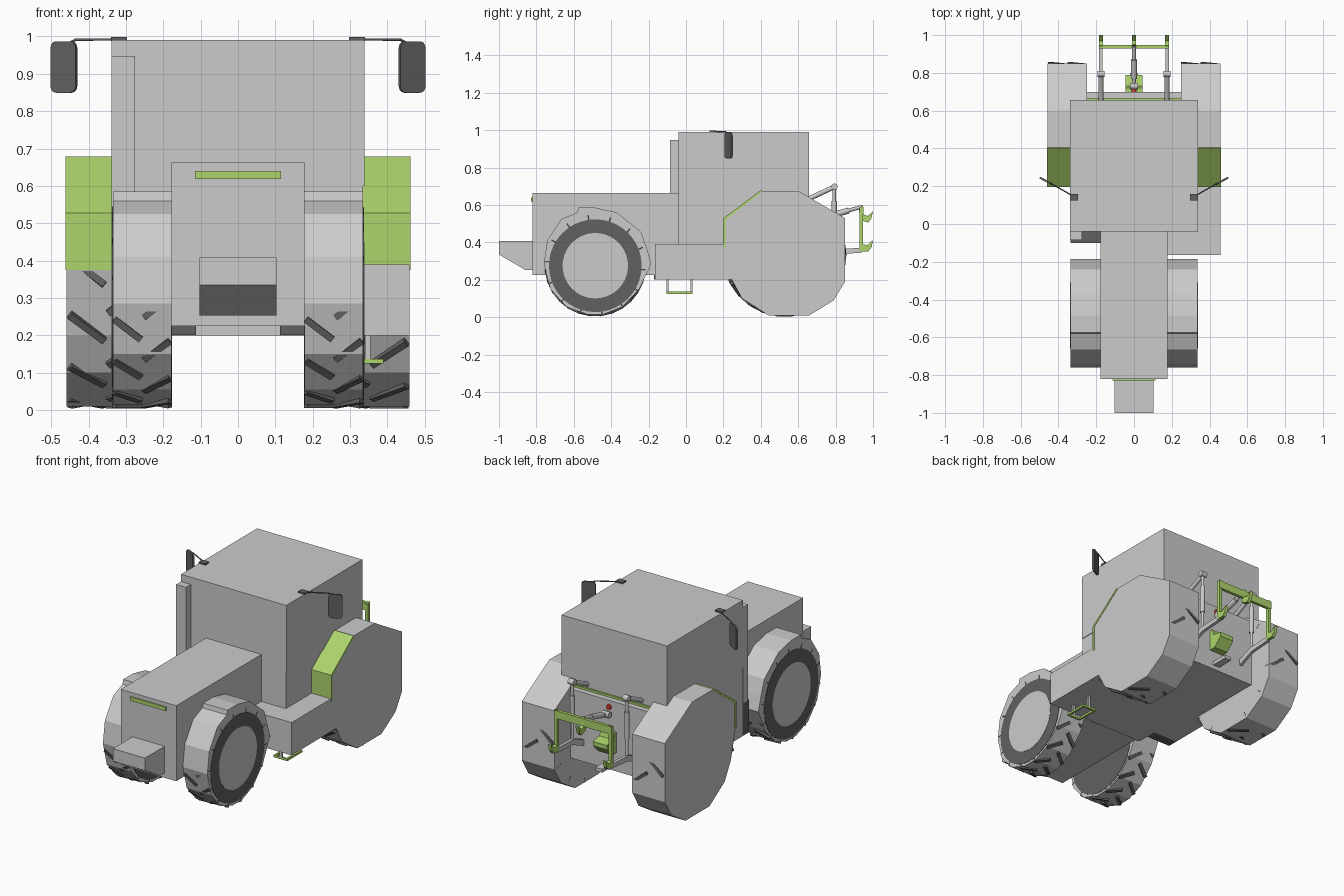
import bpy, bmesh, math
from mathutils import Vector, Matrix

if "Cube" in bpy.data.objects:
    bpy.data.objects.remove(bpy.data.objects["Cube"])


def material(name, rgb):
    m = bpy.data.materials.new(name)
    m.diffuse_color = (*rgb, 1)
    m.use_nodes = True
    m.node_tree.nodes["Principled BSDF"].inputs["Base Color"].default_value = m.diffuse_color
    return m


GREEN = material("green_paint", (0.42, 0.66, 0.15))
DARK = material("dark_rubber", (0.12, 0.12, 0.12))
RED = material("red_paint", (0.7, 0.05, 0.03))


def finish(name, bm, mat=None):
    bmesh.ops.recalc_face_normals(bm, faces=bm.faces[:])
    me = bpy.data.meshes.new(name)
    bm.to_mesh(me)
    bm.free()
    ob = bpy.data.objects.new(name, me)
    bpy.context.collection.objects.link(ob)
    if mat:
        me.materials.append(mat)
    return ob


def prism(name, profile, x0, x1, mat=None):
    """Side profile of (y, z) points, extruded from x0 to x1."""
    bm = bmesh.new()
    face = bm.faces.new([bm.verts.new((x0, y, z)) for y, z in profile])
    ext = bmesh.ops.extrude_face_region(bm, geom=[face])["geom"]
    bmesh.ops.translate(bm, vec=(x1 - x0, 0, 0),
                        verts=[v for v in ext if isinstance(v, bmesh.types.BMVert)])
    return finish(name, bm, mat)


def box(name, x0, x1, y0, y1, z0, z1, mat=None):
    return prism(name, [(y0, z0), (y1, z0), (y1, z1), (y0, z1)], x0, x1, mat)


def rod(name, p, q, r, mat=None, sides=10):
    p, q = Vector(p), Vector(q)
    bm = bmesh.new()
    m = Matrix.Translation((p + q) / 2) @ (q - p).to_track_quat('Z', 'Y').to_matrix().to_4x4()
    bmesh.ops.create_cone(bm, cap_ends=True, segments=sides, radius1=r, radius2=r,
                          depth=(q - p).length, matrix=m)
    ob = finish(name, bm, mat)
    bpy.ops.object.select_all(action='DESELECT')
    ob.select_set(True)
    bpy.context.view_layer.objects.active = ob
    bpy.ops.object.shade_smooth_by_angle(angle=math.radians(40))
    return ob


def lugs(name, cy, cz, radius, x_in, x_out, count, side):
    """Slanted tread bars, alternating between both tyre edges."""
    bm = bmesh.new()
    half = (x_out - x_in) / 2
    for i in range(count):
        s = 1 if i % 2 else -1
        m = (Matrix.Translation((side * (x_in + half), cy, cz))
             @ Matrix.Rotation(2 * math.pi * i / count, 4, 'X')
             @ Matrix.Translation((s * half * 0.5, 0, radius - 0.02))
             @ Matrix.Rotation(s * math.radians(38), 4, 'Z')
             @ Matrix.Diagonal((half * 1.15, 0.018, 0.035, 1)))
        bmesh.ops.create_cube(bm, size=1, matrix=m)
    return finish(name, bm, DARK)


# Main body: cab, hood, rear axle housing, nose weight
box("cab", -0.338, 0.338, -0.04, 0.657, 0.6, 0.99)
box("cab_base", -0.335, 0.335, -0.04, 0.65, 0.2, 0.6)
box("hood", -0.178, 0.178, -0.82, -0.04, 0.225, 0.663)
box("belly", -0.178, 0.178, -0.165, -0.04, 0.2, 0.4)
box("rear_housing", -0.25, 0.25, 0.6, 0.70, 0.2, 0.6)
prism("front_weight", [(-1, 0.408), (-0.82, 0.408), (-0.82, 0.253), (-0.86, 0.253), (-1, 0.335)],
      -0.103, 0.103)
box("side_tank", 0.17, 0.459, -0.165, 0.25, 0.2, 0.39)
box("exhaust", -0.338, -0.275, -0.085, -0.04, 0.39, 0.948)
box("battery_box", -0.335, -0.178, -0.1, -0.04, 0.2, 0.39, DARK)

# Green trim strips and red coupling
box("front_light_strip", -0.115, 0.115, -0.828, -0.815, 0.618, 0.64, GREEN)
box("rear_trim", -0.27, 0.27, 0.65, 0.668, 0.585, 0.612, GREEN)
rod("rear_coupling", (0, 0.69, 0.565), (0, 0.715, 0.565), 0.014, RED)

FRONT_COVER = [(-0.76, 0.285), (-0.742, 0.41), (-0.665, 0.525), (-0.58, 0.56), (-0.575, 0.585),
               (-0.485, 0.585), (-0.37, 0.56), (-0.24, 0.455), (-0.21, 0.37), (-0.185, 0.285),
               (-0.25, 0.15), (-0.34, 0.055), (-0.44, 0.015), (-0.53, 0.015), (-0.64, 0.055),
               (-0.725, 0.15)]
REAR_COVER = [(0.2, 0.375), (0.2, 0.525), (0.4, 0.675), (0.6, 0.675), (0.85, 0.53), (0.85, 0.19),
              (0.79, 0.09), (0.66, 0.01), (0.44, 0.01), (0.3, 0.1), (0.245, 0.2)]

for side, tag in ((1, "right"), (-1, "left")):
    # Front wheels
    prism(f"front_wheel_cover_{tag}", FRONT_COVER, side * 0.178, side * 0.335)
    rod(f"front_tyre_{tag}", (side * 0.176, -0.485, 0.275), (side * 0.337, -0.485, 0.275), 0.248,
        DARK, 40)
    rod(f"front_rim_{tag}", (side * 0.2, -0.485, 0.275), (side * 0.3385, -0.485, 0.275), 0.175,
        None, 40)
    lugs(f"front_tread_{tag}", -0.485, 0.275, 0.272, 0.178, 0.335, 28, side)

    # Rear wheels and green fender fronts
    prism(f"rear_wheel_cover_{tag}", REAR_COVER, side * 0.25, side * 0.459)
    lugs(f"rear_tread_{tag}", 0.527, 0.333, 0.331, 0.25, 0.455, 26, side)
    prism(f"fender_front_{tag}", [(0.197, 0.375), (0.197, 0.527), (0.4, 0.679), (0.408, 0.672),
                                  (0.21, 0.52), (0.21, 0.375)], side * 0.335, side * 0.461, GREEN)

    # Underside mounts below the hood
    box(f"axle_mount_{tag}", side * 0.113, side * 0.176, -0.17, -0.12, 0.201, 0.23, DARK)

    # Mirror: bent arm and rounded plate
    cu = bpy.data.curves.new(f"mirror_arm_{tag}", 'CURVE')
    cu.dimensions = '3D'
    cu.bevel_depth = 0.0035
    cu.bevel_resolution = 1
    cu.use_fill_caps = True
    path = [(0.3, 0.135, 0.992), (0.435, 0.212, 0.991), (0.455, 0.223, 0.98), (0.466, 0.228, 0.955)]
    sp = cu.splines.new('POLY')
    sp.points.add(len(path) - 1)
    for pt, (x, y, z) in zip(sp.points, path):
        pt.co = (side * x, y, z, 1)
    cu.materials.append(DARK)
    bpy.context.collection.objects.link(bpy.data.objects.new(f"mirror_arm_{tag}", cu))
    box(f"mirror_mount_{tag}", side * 0.297, side * 0.34, 0.125, 0.16, 0.988, 0.998, DARK)
    bm = bmesh.new()
    pts = []
    for cx, cz, a0 in ((0.021, 0.052, 0), (-0.021, 0.052, 90), (-0.021, -0.052, 180), (0.021, -0.052, 270)):
        for k in range(4):
            a = math.radians(a0 + 30 * k)
            pts.append((cx + 0.017 * math.cos(a), -0.005, cz + 0.017 * math.sin(a)))
    f = bm.faces.new([bm.verts.new(p) for p in pts])
    ext = bmesh.ops.extrude_face_region(bm, geom=[f])["geom"]
    bmesh.ops.translate(bm, vec=(0, 0.01, 0),
                        verts=[v for v in ext if isinstance(v, bmesh.types.BMVert)])
    mirror = finish(f"mirror_{tag}", bm, DARK)
    mirror.location = (side * 0.466, 0.228, 0.918)
    mirror.rotation_euler.z = side * math.radians(28)

    # Rear hitch: lift arm, lift rod and lower link
    x = side * 0.175
    rod(f"lift_arm_{tag}", (x, 0.64, 0.625), (x, 0.80, 0.70), 0.013)
    rod(f"lift_pivot_{tag}", (x - 0.018, 0.795, 0.698), (x + 0.018, 0.795, 0.698), 0.017)
    rod(f"lift_rod_{tag}", (x, 0.793, 0.70), (x, 0.79, 0.34), 0.009)
    rod(f"lift_cylinder_{tag}", (x, 0.793, 0.62), (x, 0.79, 0.46), 0.014)
    prism(f"lower_link_{tag}", [(0.69, 0.29), (0.80, 0.335), (0.94, 0.345), (0.94, 0.37),
                                (0.79, 0.365), (0.69, 0.325)], x - 0.009, x + 0.009)
    # Coupler leg with bottom hook
    prism(f"coupler_leg_{tag}", [(0.928, 0.352), (0.975, 0.352), (0.993, 0.375), (1.0, 0.412),
                                 (0.97, 0.385), (0.946, 0.39), (0.946, 0.595), (0.928, 0.585)],
          x - 0.01, x + 0.01, GREEN)

# Coupler beam, top hook, top link
box("coupler_beam", -0.185, 0.185, 0.93, 0.948, 0.545, 0.59, GREEN)
prism("coupler_top_hook", [(0.93, 0.52), (0.975, 0.505), (0.99, 0.525), (1.0, 0.567), (0.972, 0.54),
                           (0.95, 0.55), (0.945, 0.6), (0.925, 0.58)], -0.01, 0.01, GREEN)
rod("top_link", (0, 0.69, 0.52), (0, 0.94, 0.59), 0.01)
rod("top_link_sleeve", (0, 0.77, 0.542), (0, 0.87, 0.57), 0.016)
rod("top_link_pivot", (-0.022, 0.73, 0.531), (0.022, 0.73, 0.531), 0.018)

# Trailer hitch and drawbar
prism("trailer_hitch", [(0.69, 0.31), (0.74, 0.31), (0.79, 0.36), (0.79, 0.385), (0.73, 0.395),
                        (0.72, 0.43), (0.69, 0.43)], -0.045, 0.045, GREEN)
box("drawbar", -0.022, 0.022, 0.68, 0.80, 0.225, 0.245)

# Hanging step on the right side: open frame and two hangers
for i, y in enumerate((-0.105, 0.023)):
    box(f"step_end_{i}", 0.30, 0.39, y, y + 0.012, 0.125, 0.137, GREEN)
    box(f"step_hanger_{i}", 0.34, 0.355, y, y + 0.012, 0.137, 0.205)
for i, x in enumerate((0.30, 0.378)):
    box(f"step_bar_{i}", x, x + 0.012, -0.105, 0.035, 0.125, 0.137, GREEN)
